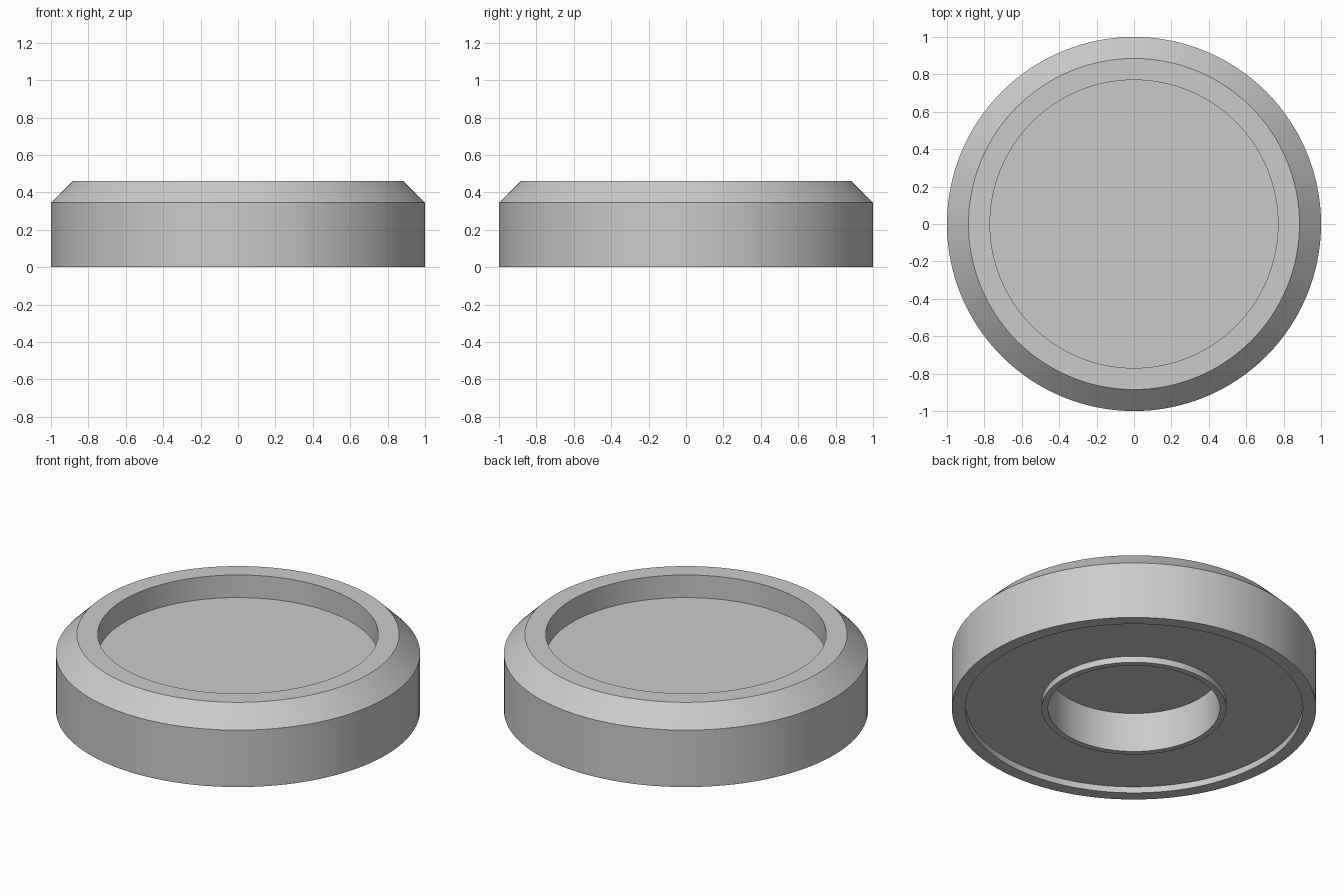
import bpy
import bmesh
from math import radians
from mathutils import Matrix, Vector

old = bpy.data.objects.get("Cube")
if old:
    bpy.data.objects.remove(old, do_unlink=True)

SEGMENTS = 128

grey = bpy.data.materials.new("light_grey")
grey.use_nodes = True
colour = (0.6, 0.6, 0.6, 1)
grey.diffuse_color = colour
grey.node_tree.nodes["Principled BSDF"].inputs["Base Color"].default_value = colour


def lathe(name, profile, material):
    """Revolve a (radius, z) profile that starts and ends on the axis."""
    bm = bmesh.new()
    verts = [bm.verts.new((r, 0, z)) for r, z in profile]
    edges = [bm.edges.new(pair) for pair in zip(verts, verts[1:])]
    bmesh.ops.spin(bm, geom=verts + edges, cent=(0, 0, 0), axis=(0, 0, 1),
                   angle=radians(360), steps=SEGMENTS, use_duplicate=False)
    bmesh.ops.remove_doubles(bm, verts=bm.verts, dist=0.0001)
    bmesh.ops.recalc_face_normals(bm, faces=bm.faces)
    mesh = bpy.data.meshes.new(name)
    bm.to_mesh(mesh)
    bm.free()
    mesh.materials.append(material)
    obj = bpy.data.objects.new(name, mesh)
    bpy.context.collection.objects.link(obj)
    bpy.ops.object.select_all(action="DESELECT")
    obj.select_set(True)
    bpy.context.view_layer.objects.active = obj
    bpy.ops.object.shade_smooth_by_angle(angle=radians(30))
    return obj


# Underside: central socket, hub ring, shallow recess and foot rim
underside = [(0, 0.24), (0.472, 0.24), (0.472, 0), (0.507, 0),
             (0.507, 0.038), (0.927, 0.038), (0.927, 0), (1, 0)]
# Upper side: wall, chamfer, top rim and sunken tray floor
upper_side = [(1, 0.345), (0.885, 0.46), (0.77, 0.46),
              (0.77, 0.323), (0, 0.323)]

lathe("round_base", underside + upper_side, grey)
